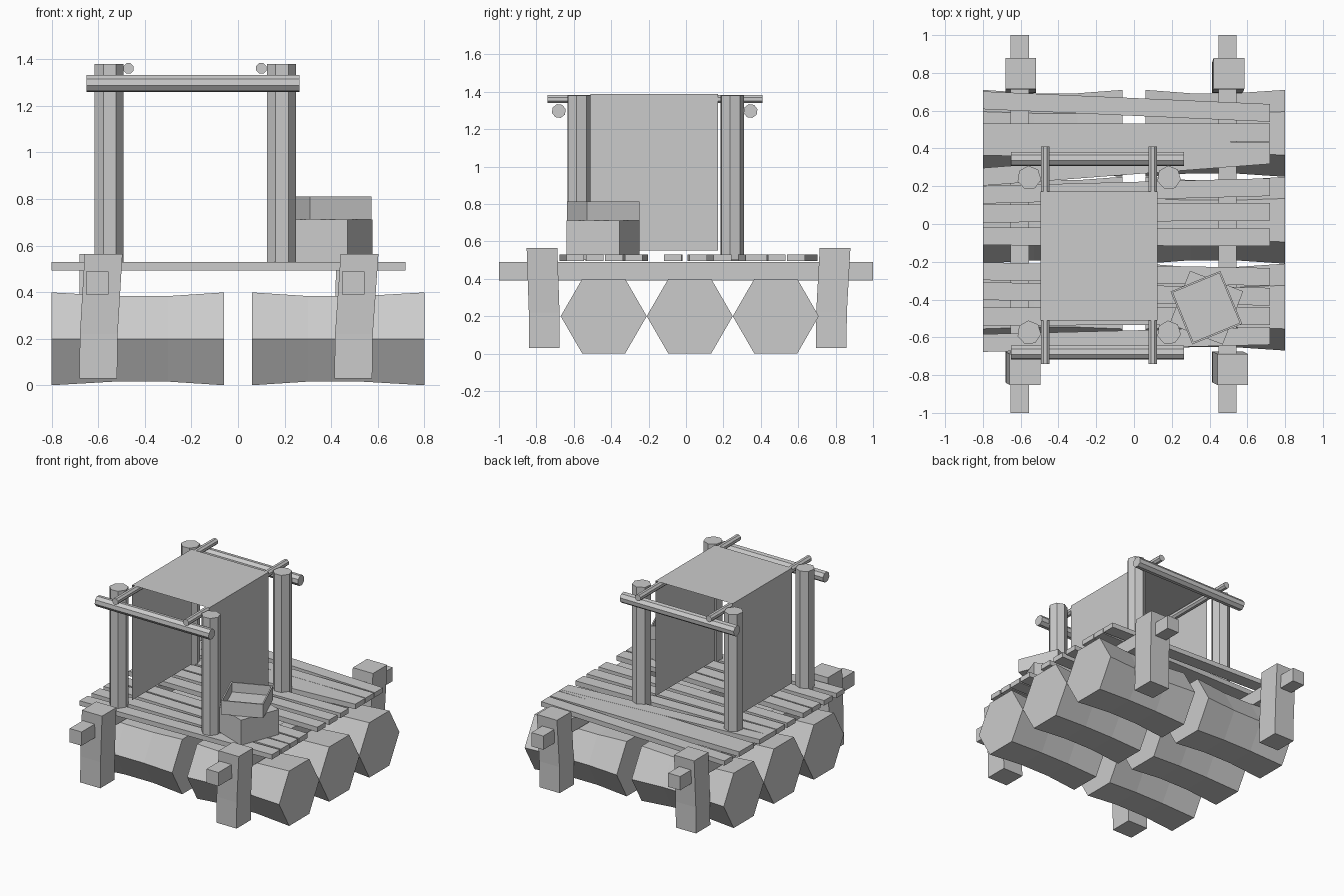
import bpy, bmesh
from math import sin, cos, radians, tau
from mathutils import Vector, Matrix

if "Cube" in bpy.data.objects:
    bpy.data.objects.remove(bpy.data.objects["Cube"])


def finish(name, bm):
    bmesh.ops.recalc_face_normals(bm, faces=bm.faces)
    me = bpy.data.meshes.new(name)
    bm.to_mesh(me)
    bm.free()
    ob = bpy.data.objects.new(name, me)
    bpy.context.collection.objects.link(ob)
    return ob


def loft(name, rings):
    """Solid skinned through rings of points, capped at both ends."""
    bm = bmesh.new()
    vs = [[bm.verts.new(p) for p in r] for r in rings]
    n = len(vs[0])
    for a, b in zip(vs, vs[1:]):
        for i in range(n):
            j = (i + 1) % n
            bm.faces.new((a[i], a[j], b[j], b[i]))
    bm.faces.new(vs[0])
    bm.faces.new(vs[-1])
    return finish(name, bm)


def rod(name, axis, centre, sections, n, phase=0.0):
    """n-sided rod along an axis; sections are (position, radius)."""
    rings = []
    for t, r in sections:
        ring = []
        for i in range(n):
            a = radians(phase) + tau * i / n
            u, v = r * cos(a) + centre[0], r * sin(a) + centre[1]
            ring.append({'x': (t, u, v), 'y': (u, t, v), 'z': (u, v, t)}[axis])
        rings.append(ring)
    return loft(name, rings)


def rect(x0, x1, y0, y1, z):
    return [(x0, y0, z), (x1, y0, z), (x1, y1, z), (x0, y1, z)]


# Hexagonal float logs, slightly waisted
for y in (-0.44, 0.02, 0.48):
    for s in (-1, 1):
        rod("float_log", 'x', (y, 0.2),
            [(s * 0.06, 0.23), (s * 0.3, 0.212), (s * 0.53, 0.212), (s * 0.8, 0.23)], 6)

# Cross beams under the deck
for x in (-0.605, 0.495):
    loft("cross_beam", [rect(x - 0.048, x + 0.048, -1, 1, z) for z in (0.39, 0.49)])

# Bent stakes gripping the beam ends: x, y, top lean in x, top lean in y
for x, y, dx, dy in ((-0.6, -0.757, 0.023, -0.013), (0.495, -0.757, 0.027, -0.013),
                     (-0.6, 0.776, 0.0, 0.021), (0.495, 0.776, 0.008, 0.021)):
    loft("stake", [rect(x + k * dx - 0.081, x + k * dx + 0.081,
                        y + k * dy - 0.082, y + k * dy + 0.082, z)
                   for z, k in ((0.03, 0), (0.22, 0.1), (0.565, 1))])

# Uneven deck planks: centre y at left end, centre y at right end
planks = [(0.655, 0.588), (0.485, 0.485), (0.41, 0.385), (0.25, 0.365),
          (0.155, 0.195), (0.055, 0.065), (-0.065, -0.07), (-0.25, -0.28),
          (-0.355, -0.385), (-0.49, -0.487), (-0.63, -0.592)]
for i, (l, r) in enumerate(planks):
    w = 0.047
    lift = 0.001 * (i % 2)
    loft("deck_plank", [[(-0.8, l - w, z), (0.72, r - w, z), (0.72, r + w, z), (-0.8, l + w, z)]
                        for z in (0.494, 0.529 + lift)])

# Shelter posts
for x in (-0.555, 0.185):
    for y in (-0.575, 0.245):
        rod("shelter_post", 'z', (x, y), [(0.5, 0.064), (1.38, 0.064)], 7, 300)

# Shelter rails along x, then along y
for y in (-0.68, 0.345):
    rod("cross_rail", 'x', (y, 1.297), [(-0.65, 0.038), (0.265, 0.038)], 8, 15)
for x in (-0.47, 0.1):
    rod("roof_rail", 'y', (x, 1.361), [(-0.74, 0.024), (0.41, 0.024)], 8, 22.5)

# Cloth draped over the rails and hanging down both sides
bm = bmesh.new()
prof = [(-0.495, 0.55), (-0.495, 1.387), (0.125, 1.387), (0.125, 0.55)]
rows = [[bm.verts.new((x, y, z)) for x, z in prof] for y in (-0.51, 0.172)]
for i in range(3):
    bm.faces.new((rows[0][i], rows[0][i + 1], rows[1][i + 1], rows[1][i]))
finish("cloth_cover", bm)


# Box and the open tray on top of it
def box(name, size, z0, z1, angle, hollow=0.0):
    bm = bmesh.new()
    m = (Matrix.Translation((0.383, -0.443, (z0 + z1) / 2)) @ Matrix.Rotation(radians(angle), 4, 'Z')
         @ Matrix.Diagonal((size[0], size[1], z1 - z0, 1)))
    bmesh.ops.create_cube(bm, size=1, matrix=m)
    if hollow:
        top = max(bm.faces, key=lambda f: f.calc_center_median().z)
        bmesh.ops.inset_region(bm, faces=[top], thickness=0.014)
        inner = bmesh.ops.extrude_discrete_faces(bm, faces=[top])['faces'][0]
        bmesh.ops.translate(bm, verts=inner.verts[:], vec=Vector((0, 0, -hollow)))
    finish(name, bm)


box("crate", (0.302, 0.302), 0.53, 0.712, -21)
box("open_tray", (0.285, 0.303), 0.712, 0.812, 22.5, 0.07)
